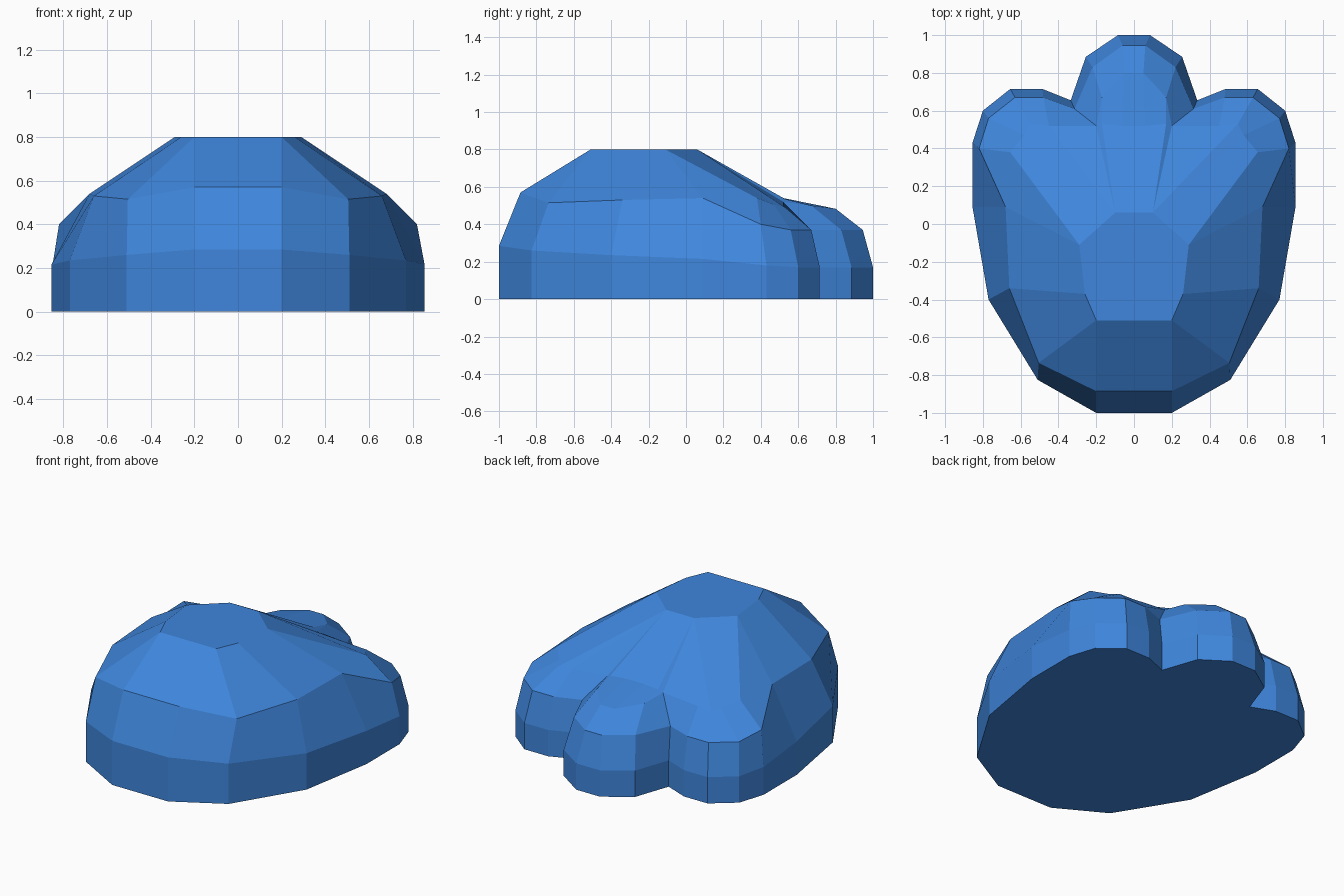
import bpy, bmesh

# Top plateau corners (right half)
A = (0.20, -0.51, 0.80)
B = (0.26, -0.37, 0.80)
C = (0.29, -0.11, 0.80)
D = (0.10, 0.06, 0.80)

# Rib profiles of the right half, from the heel round to the middle toe.
# Each climbs from the wall shoulder to the plateau; the wall drops straight to z = 0.
ribs = [
    [(0.20, -1.00, 0.285), (0.20, -0.885, 0.57), A],                      # heel
    [(0.51, -0.825, 0.26), (0.505, -0.735, 0.515), A],
    [(0.77, -0.40, 0.235), (0.66, -0.34, 0.53), B],                       # flank
    [(0.855, 0.09, 0.215), (0.68, 0.09, 0.54), C],
    [(0.855, 0.43, 0.18), (0.82, 0.40, 0.40), (0.655, 0.38, 0.54), C],    # side toe
    [(0.80, 0.60, 0.17), (0.77, 0.56, 0.37), (0.58, 0.47, 0.505), D],
    [(0.655, 0.715, 0.17), (0.63, 0.67, 0.37), (0.55, 0.53, 0.49), D],
    [(0.485, 0.715, 0.17), (0.48, 0.67, 0.37), (0.45, 0.52, 0.50), D],
    [(0.335, 0.655, 0.17), (0.315, 0.61, 0.37), (0.20, 0.52, 0.52), D],   # cleft
    [(0.255, 0.885, 0.17), (0.22, 0.83, 0.37), (0.17, 0.67, 0.50),
     (0.17, 0.53, 0.535), D],                                             # middle toe
    [(0.085, 1.00, 0.17), (0.06, 0.945, 0.37), (0.05, 0.80, 0.483),
     (0.06, 0.52, 0.54), D],
]


def full_rib(rib, levels=6):
    """Add the floor point and pad short ribs so all have the same length."""
    pts = [(rib[0][0], rib[0][1], 0.0)] + rib[:-1]
    return pts + [rib[-1]] * (levels - len(pts))


right = [full_rib(r) for r in ribs]
left = [[(-x, y, z) for x, y, z in r] for r in reversed(right)]
loop = right + left

# Skin the ribs into one faceted shell
bm = bmesh.new()
grid = [[bm.verts.new(p) for p in rib] for rib in loop]
n = len(grid)
for i in range(n):
    a, b = grid[i], grid[(i + 1) % n]
    for k in range(len(a) - 1):
        bm.faces.new((a[k], b[k], b[k + 1], a[k + 1]))
bm.faces.new([r[0] for r in reversed(grid)])
bm.faces.new([r[-1] for r in grid])
bmesh.ops.remove_doubles(bm, verts=bm.verts, dist=0.0005)
bmesh.ops.dissolve_degenerate(bm, edges=bm.edges, dist=0.0005)
bmesh.ops.recalc_face_normals(bm, faces=bm.faces)

mesh = bpy.data.meshes.new("three_toed_foot")
bm.to_mesh(mesh)
bm.free()
foot = bpy.data.objects.new("three_toed_foot", mesh)
bpy.context.collection.objects.link(foot)

# Blue finish
blue = bpy.data.materials.new("blue")
blue.diffuse_color = (0.05, 0.24, 0.72, 1.0)
mesh.materials.append(blue)
